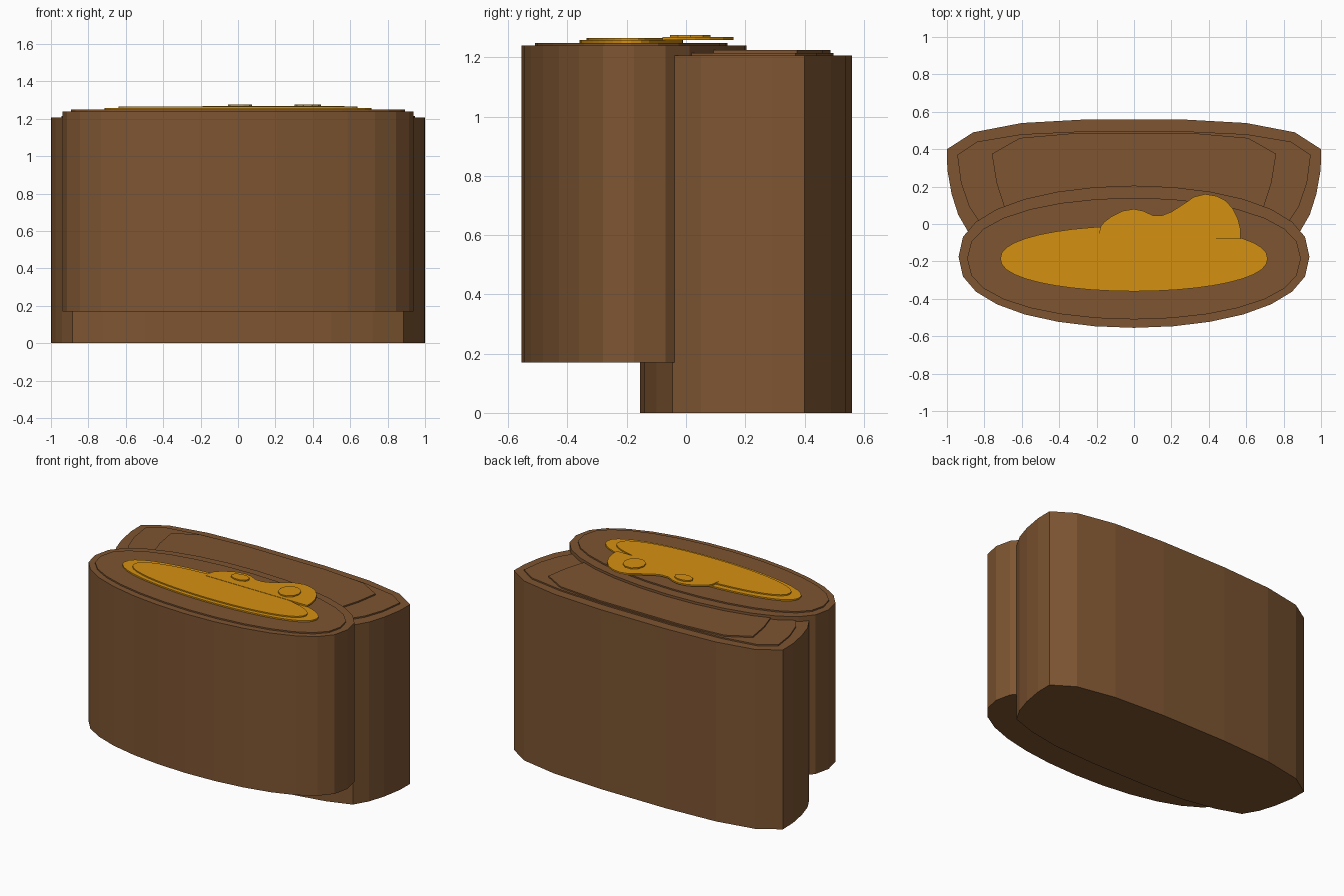
import bpy, bmesh, math

if "Cube" in bpy.data.objects:
    bpy.data.objects.remove(bpy.data.objects["Cube"])


def material(name, color):
    m = bpy.data.materials.new(name)
    m.diffuse_color = (*color, 1)
    m.use_nodes = True
    m.node_tree.nodes["Principled BSDF"].inputs["Base Color"].default_value = m.diffuse_color
    return m


brown = material("brown", (0.205, 0.090, 0.031))
gold = material("gold", (0.66, 0.28, 0.005))


def prism(name, outline, z0, z1, mat):
    """Extrude a counter-clockwise outline from z0 to z1."""
    bm = bmesh.new()
    low = [bm.verts.new((x, y, z0)) for x, y in outline]
    top = [bm.verts.new((x, y, z1)) for x, y in outline]
    bm.faces.new(low[::-1])
    bm.faces.new(top)
    n = len(outline)
    for i in range(n):
        j = (i + 1) % n
        bm.faces.new((low[i], low[j], top[j], top[i]))
    bmesh.ops.recalc_face_normals(bm, faces=bm.faces)
    mesh = bpy.data.meshes.new(name)
    bm.to_mesh(mesh)
    bm.free()
    mesh.materials.append(mat)
    obj = bpy.data.objects.new(name, mesh)
    bpy.context.collection.objects.link(obj)
    return obj


def oval(cx, cy, rx, ry, n, power=1.0):
    """Oval outline; power below 1 makes it fuller."""
    pts = []
    for i in range(n):
        a = 2 * math.pi * i / n
        s = math.sin(a)
        pts.append((cx + rx * math.cos(a),
                    cy + math.copysign(ry * abs(s) ** power, s)))
    return pts


def mirrored(right):
    """Complete a right half outline, listed front to back."""
    return right + [(-x, y) for x, y in reversed(right)]


# Rear block with two stepped plates on its top
prism("rear_block", mirrored([
    (0.2, -0.155), (0.5, -0.14), (0.72, -0.10), (0.885, -0.045), (0.94, 0.05),
    (0.975, 0.16), (0.998, 0.29), (1.0, 0.40), (0.86, 0.49), (0.6, 0.54),
    (0.24, 0.56)]), 0, 1.206, brown)
prism("rear_lower_plate", mirrored([
    (0.7, -0.06), (0.82, 0.0), (0.88, 0.09), (0.925, 0.22), (0.945, 0.37),
    (0.84, 0.44), (0.6, 0.48), (0.24, 0.497)]), 1.206, 1.215, brown)
prism("rear_upper_plate", mirrored([
    (0.62, -0.06), (0.69, 0.08), (0.735, 0.22), (0.76, 0.375),
    (0.61, 0.46), (0.3, 0.487)]), 1.215, 1.224, brown)

# Front oval block with its top plate
prism("front_block", oval(0, -0.175, 0.938, 0.38, 28, 0.85), 0.17, 1.24, brown)
prism("front_plate", oval(0, -0.185, 0.892, 0.325, 28, 0.85), 1.24, 1.249, brown)

# Gold emblem: oval base, inner oval, double hump and two spots
prism("emblem_base", oval(0, -0.185, 0.715, 0.175, 40, 0.9), 1.249, 1.258, gold)
prism("emblem_inner", oval(0, -0.19, 0.64, 0.145, 40, 0.9), 1.258, 1.266, gold)
prism("emblem_hump", [
    (0.57, -0.08), (0.57, -0.03), (0.555, 0.03), (0.53, 0.08), (0.49, 0.125),
    (0.44, 0.15), (0.38, 0.16), (0.32, 0.145), (0.27, 0.11), (0.20, 0.065),
    (0.15, 0.046), (0.10, 0.046), (0.05, 0.07), (0.0, 0.08), (-0.06, 0.07),
    (-0.12, 0.04), (-0.16, 0.01), (-0.18, -0.015), (-0.19, -0.08)],
    1.258, 1.268, gold)
prism("emblem_spot_left", oval(0.01, 0.01, 0.064, 0.039, 10), 1.268, 1.276, gold)
prism("emblem_spot_right", oval(0.373, 0.015, 0.07, 0.072, 10), 1.268, 1.276, gold)
